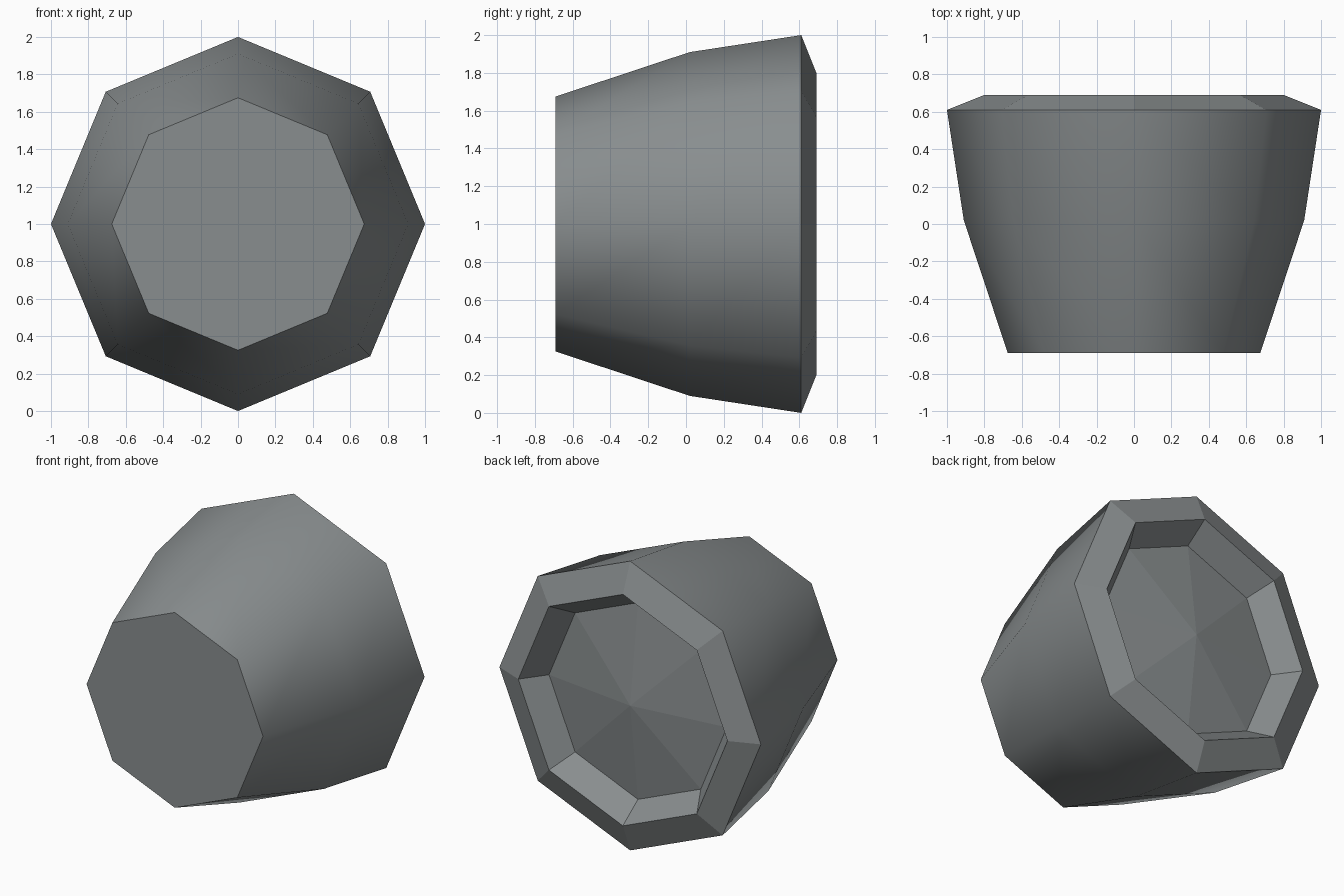
import bpy, bmesh, math

if "Cube" in bpy.data.objects:
    bpy.data.objects.remove(bpy.data.objects["Cube"])

SIDES = 8
# lathe profile around the y axis: (radius, y)
PROFILE = [(0.675, -0.69), (0.91, 0.02), (1.0, 0.61), (0.80, 0.69), (0.68, 0.525)]
APEX_Y = 0.61

mat = bpy.data.materials.new("grey metal")
mat.diffuse_color = (0.25, 0.27, 0.275, 1)
mat.use_nodes = True
mat.node_tree.nodes["Principled BSDF"].inputs["Base Color"].default_value = mat.diffuse_color

bm = bmesh.new()
rings = []
for r, y in PROFILE:
    rings.append([bm.verts.new((r * math.cos(2 * math.pi * i / SIDES), y,
                                1 + r * math.sin(2 * math.pi * i / SIDES)))
                  for i in range(SIDES)])

# front cap
bm.faces.new(rings[0])

# smooth outer shell, then flat rim and recess wall
for k in range(len(rings) - 1):
    a, b = rings[k], rings[k + 1]
    for i in range(SIDES):
        j = (i + 1) % SIDES
        f = bm.faces.new((a[i], b[i], b[j], a[j]))
        f.smooth = k < 2

# shallow faceted dome inside the recess
apex = bm.verts.new((0, APEX_Y, 1))
for i in range(SIDES):
    bm.faces.new((rings[-1][i], apex, rings[-1][(i + 1) % SIDES]))

bmesh.ops.recalc_face_normals(bm, faces=bm.faces)

# keep edges sharp where the smooth shell meets flat faces
for e in bm.edges:
    e.smooth = all(f.smooth for f in e.link_faces)

mesh = bpy.data.meshes.new("nozzle_body")
bm.to_mesh(mesh)
bm.free()
mesh.materials.append(mat)
obj = bpy.data.objects.new("nozzle_body", mesh)
bpy.context.collection.objects.link(obj)
